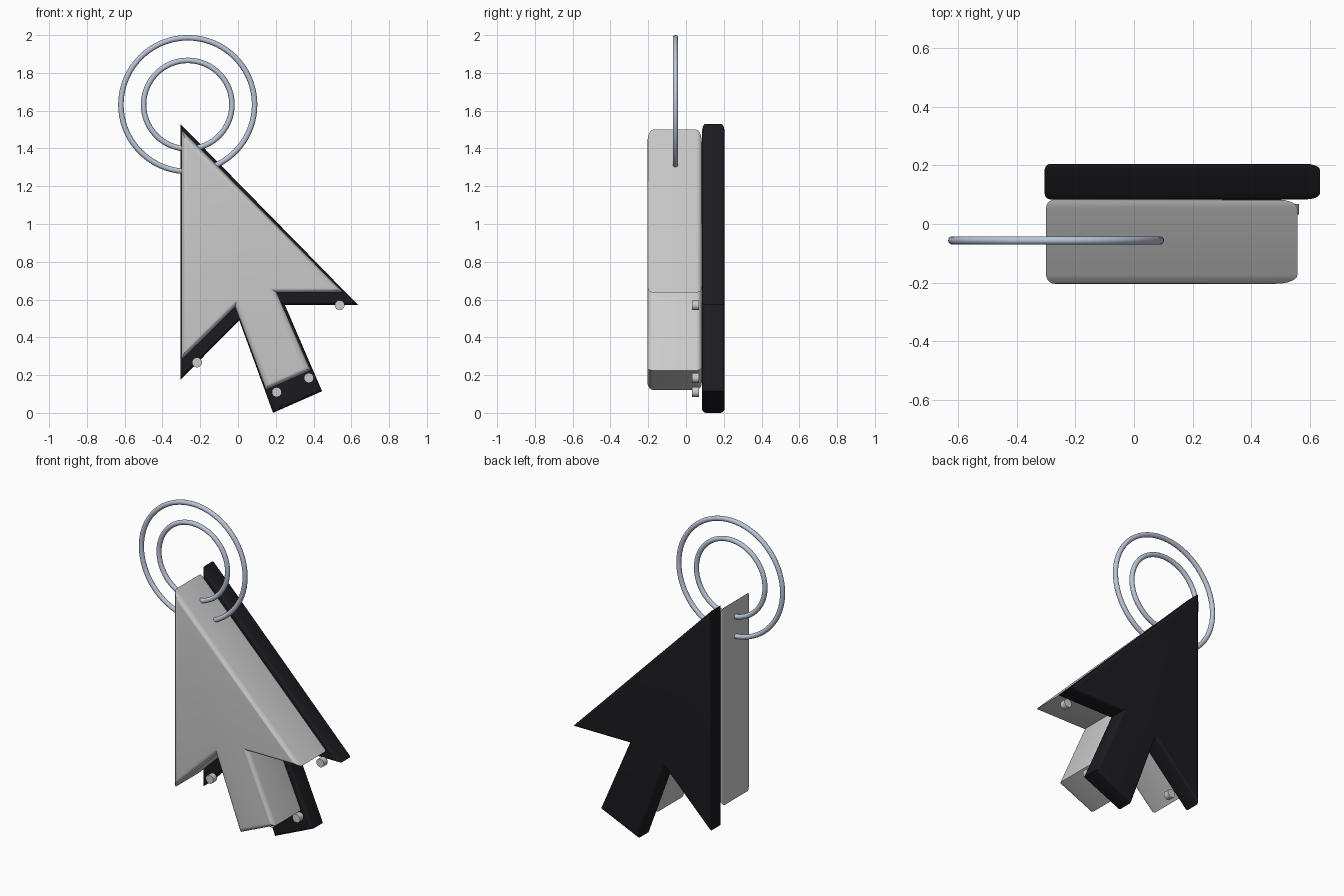
import bpy, bmesh
from math import pi, radians

if "Cube" in bpy.data.objects:
    bpy.data.objects.remove(bpy.data.objects["Cube"])

# Arrow outline (x, z), clockwise from the top tip
OUTLINE = [(-0.30, 1.50), (0.558, 0.637), (0.205, 0.637), (0.385, 0.225),
           (0.148, 0.122), (-0.015, 0.562), (-0.30, 0.28)]


def material(name, color):
    m = bpy.data.materials.new(name)
    m.diffuse_color = (*color, 1)
    m.use_nodes = True
    m.node_tree.nodes["Principled BSDF"].inputs["Base Color"].default_value = m.diffuse_color
    return m


def smooth(obj, mat=None):
    bpy.ops.object.select_all(action='DESELECT')
    obj.select_set(True)
    bpy.context.view_layer.objects.active = obj
    bpy.ops.object.shade_smooth_by_angle(angle=radians(35))
    if mat:
        obj.data.materials.append(mat)


def arrow(name, outline, y0, y1, bevel, mat=None):
    bm = bmesh.new()
    face = bm.faces.new([bm.verts.new((x, y0, z)) for x, z in outline])
    ext = bmesh.ops.extrude_face_region(bm, geom=[face], use_keep_orig=True)
    for v in ext['geom']:
        if isinstance(v, bmesh.types.BMVert):
            v.co.y = y1
    bmesh.ops.recalc_face_normals(bm, faces=bm.faces[:])
    # Round only the front and back rims, side corners stay sharp
    rim = [e for e in bm.edges if abs(e.verts[0].co.y - e.verts[1].co.y) < 1e-5]
    bmesh.ops.bevel(bm, geom=rim, offset=bevel, segments=5, profile=0.5,
                    affect='EDGES')
    me = bpy.data.meshes.new(name)
    bm.to_mesh(me)
    bm.free()
    obj = bpy.data.objects.new(name, me)
    bpy.context.collection.objects.link(obj)
    smooth(obj, mat)


black = material("black", (0.011, 0.011, 0.015))
steel = material("steel", (0.5, 0.56, 0.68))

# Grey front arrow and the larger black arrow behind it
arrow("front_arrow", OUTLINE, -0.204, 0.084, 0.03)
big = [(-0.305 + (x + 0.30) * 1.095, 1.53 - (1.50 - z) * 1.11) for x, z in OUTLINE]
arrow("back_arrow", big, 0.084, 0.205, 0.02, black)

# Two concentric rings threaded through the tip
for name, r in (("outer_ring", 0.354), ("inner_ring", 0.234)):
    bpy.ops.mesh.primitive_torus_add(location=(-0.266, -0.056, 1.632),
                                     rotation=(pi / 2, 0, 0), major_radius=r,
                                     minor_radius=0.0145, major_segments=72,
                                     minor_segments=14)
    bpy.context.object.name = name
    smooth(bpy.context.object, steel)

# Small studs at the corners of the back plate
for i, (x, z) in enumerate([(-0.217, 0.267), (0.538, 0.57), (0.375, 0.185), (0.205, 0.11)]):
    bpy.ops.mesh.primitive_cylinder_add(vertices=24, radius=0.026, depth=0.036,
                                        location=(x, 0.05, z), rotation=(pi / 2, 0, 0))
    bpy.context.object.name = f"stud_{i + 1}"
    smooth(bpy.context.object)
